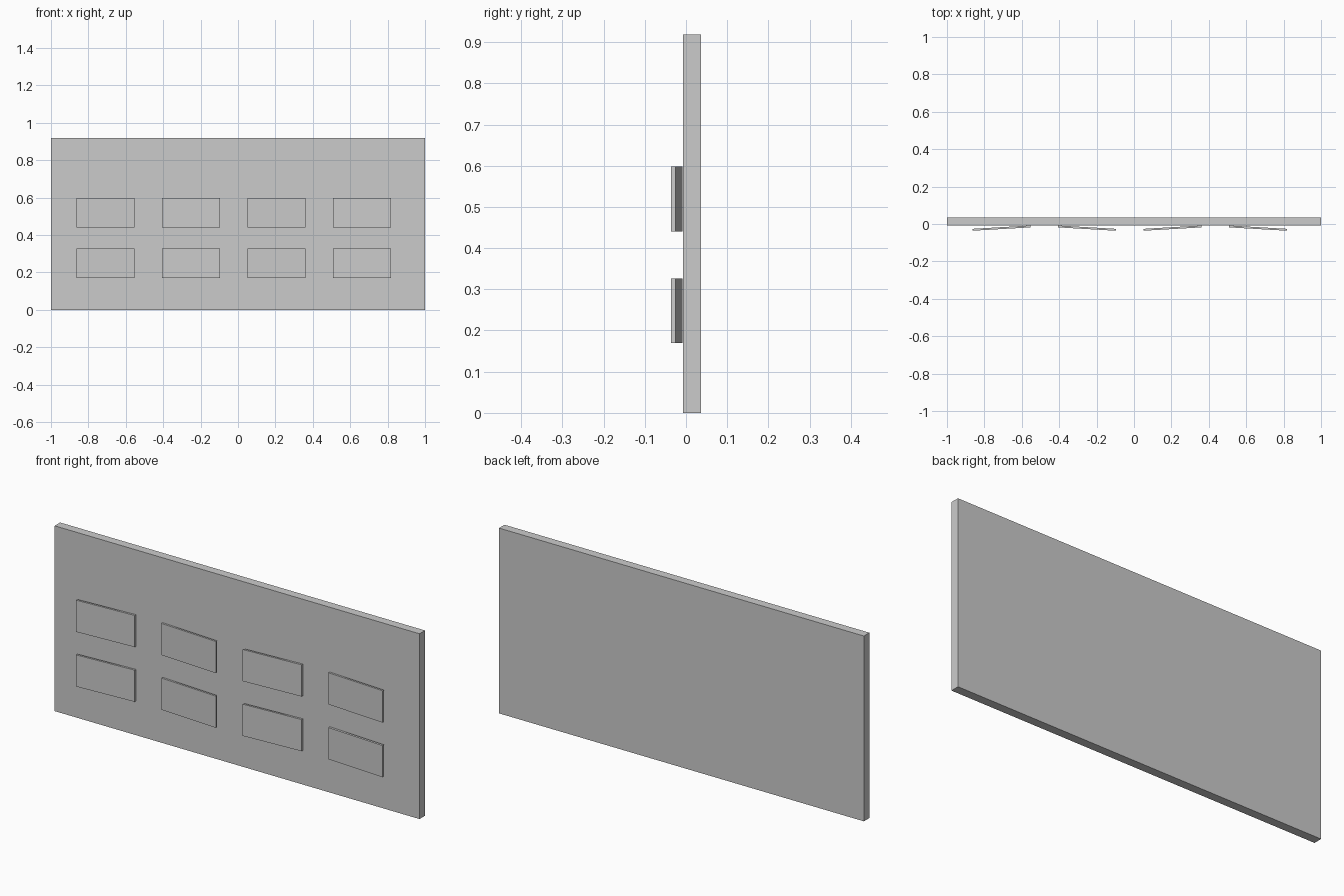
import bpy
from math import radians

if "Cube" in bpy.data.objects:
    bpy.data.objects.remove(bpy.data.objects["Cube"])


def box(name, size, loc, turn=0.0):
    bpy.ops.mesh.primitive_cube_add(size=1, location=loc)
    ob = bpy.context.object
    ob.name = name
    ob.scale = size
    bpy.ops.object.transform_apply(location=False, rotation=False, scale=True)
    ob.rotation_euler.z = turn
    return ob


# Backing board
box("board", (2.0, 0.043, 0.918), (0, 0.0145, 0.459))

# Two rows of thin cards, tilted alternately left and right
for row, z in enumerate((0.248, 0.519)):
    for col in range(4):
        tilt = radians(3.3) * (1 if col % 2 == 0 else -1)
        box(f"card_{row}_{col}", (0.311, 0.010, 0.157),
            (-0.709 + 0.4575 * col, -0.022, z), tilt)
